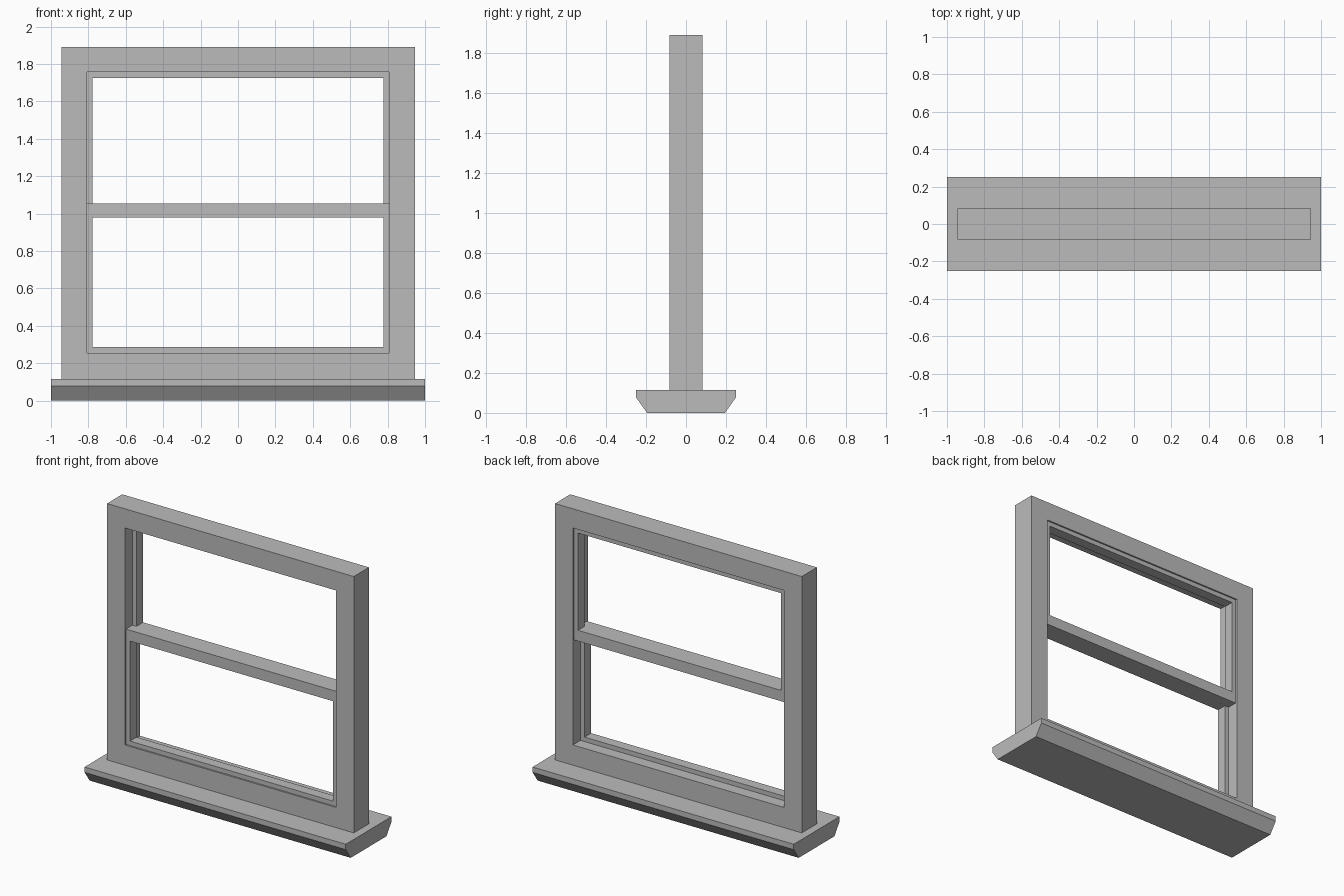
import bpy
import bmesh

cube = bpy.data.objects.get("Cube")
if cube:
    bpy.data.objects.remove(cube, do_unlink=True)

# Single painted finish
paint = bpy.data.materials.new("grey paint")
paint.use_nodes = True
grey = (0.5, 0.5, 0.5, 1)
paint.diffuse_color = grey
paint.node_tree.nodes["Principled BSDF"].inputs["Base Color"].default_value = grey


def finish(name, bm):
    bmesh.ops.recalc_face_normals(bm, faces=bm.faces)
    mesh = bpy.data.meshes.new(name)
    bm.to_mesh(mesh)
    bm.free()
    mesh.materials.append(paint)
    obj = bpy.data.objects.new(name, mesh)
    bpy.context.collection.objects.link(obj)
    return obj


def ring(name, half, inner_half, z_out, z_in, y0, y1):
    """Rectangular frame with a rectangular hole, extruded along y."""
    def corners(h, z, y):
        return [(-h, y, z[0]), (h, y, z[0]), (h, y, z[1]), (-h, y, z[1])]

    bm = bmesh.new()
    loops = [[bm.verts.new(c) for c in corners(h, z, y)]
             for h, z, y in ((half, z_out, y0), (inner_half, z_in, y0),
                             (inner_half, z_in, y1), (half, z_out, y1))]
    for a, b in zip(loops, loops[1:] + loops[:1]):
        for i in range(4):
            j = (i + 1) % 4
            bm.faces.new((a[i], a[j], b[j], b[i]))
    return finish(name, bm)


def extrude_x(name, profile, half):
    """Solid made by extruding a (y, z) profile along x."""
    bm = bmesh.new()
    face = bm.faces.new([bm.verts.new((-half, y, z)) for y, z in profile])
    new = bmesh.ops.extrude_face_region(bm, geom=[face])["geom"]
    verts = [v for v in new if isinstance(v, bmesh.types.BMVert)]
    bmesh.ops.translate(bm, verts=verts, vec=(2 * half, 0, 0))
    return finish(name, bm)


# Sill with sloped lower edges at front and back
side = [(0.195, 0), (0.25, 0.078), (0.25, 0.115)]
extrude_x("sill", side + [(-y, z) for y, z in reversed(side)], 1.0)

# Outer frame
opening = 0.808
ring("outer_frame", 0.945, opening, (0.115, 1.89), (0.255, 1.757), -0.083, 0.083)

# Sliding sashes: lower one in front, upper one behind, sharing the meeting rail height
glass = 0.777
rail = (0.978, 1.053)
ring("lower_sash", opening, glass, (0.255, rail[1]), (0.286, rail[0]), -0.072, 0)
ring("upper_sash", opening, glass, (rail[0], 1.757), (rail[1], 1.726), 0, 0.072)
